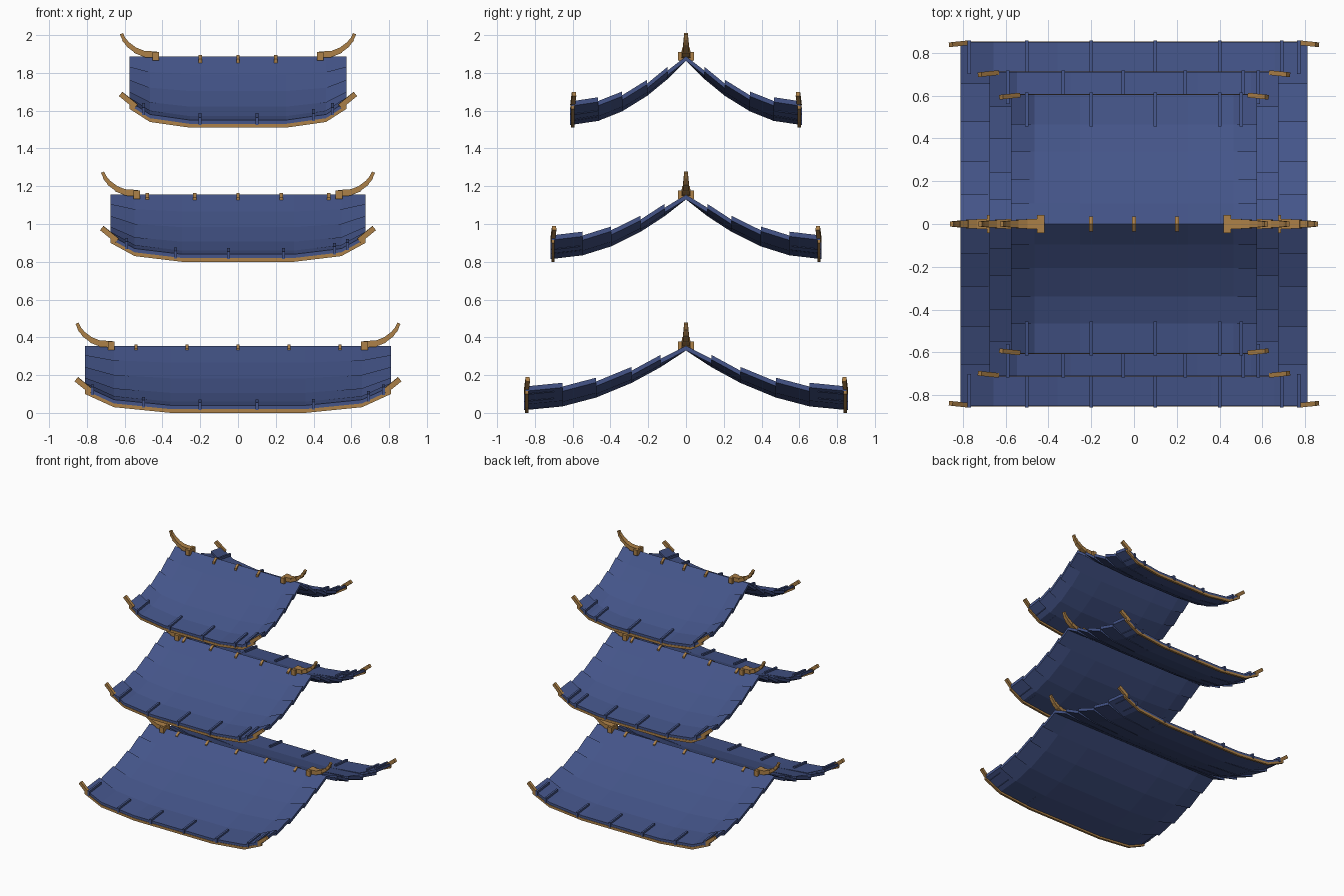
import bpy, bmesh, math
from mathutils import Vector, Matrix

cube = bpy.data.objects.get("Cube")
if cube:
    bpy.data.objects.remove(cube, do_unlink=True)


def material(name, color):
    m = bpy.data.materials.new(name)
    m.use_nodes = True
    m.diffuse_color = color
    m.node_tree.nodes["Principled BSDF"].inputs["Base Color"].default_value = color
    return m


BLUE = material("blue_tile", (0.058, 0.09, 0.25, 1))
GOLD = material("aged_gold", (0.42, 0.22, 0.065, 1))


def finish(name, bm, mat, mirror=""):
    bmesh.ops.recalc_face_normals(bm, faces=bm.faces)
    me = bpy.data.meshes.new(name)
    bm.to_mesh(me)
    bm.free()
    me.materials.append(mat)
    ob = bpy.data.objects.new(name, me)
    bpy.context.collection.objects.link(ob)
    if mirror:
        mod = ob.modifiers.new("mirror", "MIRROR")
        mod.use_axis = [axis in mirror for axis in "xyz"]
        mod.use_mirror_merge = False
    return ob


def loft(bm, rings):
    """Skin a row of matching closed cross-sections and cap both ends."""
    rows = [[bm.verts.new(p) for p in ring] for ring in rings]
    n = len(rows[0])
    for a, b in zip(rows, rows[1:]):
        for i in range(n):
            j = (i + 1) % n
            bm.faces.new((a[i], a[j], b[j], b[i]))
    bm.faces.new(rows[0])
    bm.faces.new(rows[-1])


def box(bm, center, size, rot=None):
    m = Matrix.Translation(center) @ (rot or Matrix()).to_4x4() @ Matrix.Diagonal((*size, 1))
    bmesh.ops.create_cube(bm, size=1, matrix=m)


COURSES = [0, 0.16, 0.34, 0.56, 0.77, 1]      # depth fractions from ridge to eave
BENDS = [(-1, 1), (-0.81, 0.3), (-0.44, 0), (0.44, 0), (0.81, 0.3), (1, 1)]
LIFT = 0.10                                   # upturn at the eave corners
THICK = 0.025


def upturn(t):
    for (a, la), (b, lb) in zip(BENDS, BENDS[1:]):
        if t <= b:
            return la + (lb - la) * (t - a) / (b - a)
    return 1


def build_roof(tier, hx, hy, base, ridge, ribs, tags):
    under = base + 0.015
    drop = ridge - THICK - under

    def sag(f):
        return under + drop * (1 - f) ** 1.9

    # Sagging tile courses, each lifted more at its ends than the one above
    bm = bmesh.new()
    for i, (f0, f1) in enumerate(zip(COURSES, COURSES[1:])):
        lift = LIFT * (i + 1) / 5
        rings = []
        for t, k in BENDS:
            z0, z1 = sag(f0) + lift * k, sag(f1) + lift * k
            if i == 0:
                z0 = sag(0)
            rings.append([(t * hx, f0 * hy, z0), (t * hx, f1 * hy, z1),
                          (t * hx, f1 * hy, z1 + THICK), (t * hx, f0 * hy, z0 + THICK)])
        loft(bm, rings)
    finish(tier + "_roof_courses", bm, BLUE, "y")

    # Gold strip under the eave edge
    bm = bmesh.new()
    rings = []
    for t, k in BENDS:
        x, z = t * hx, base + LIFT * k
        rings.append([(x, hy - 0.015, z), (x, hy + 0.003, z),
                      (x, hy + 0.003, z + 0.02), (x, hy - 0.015, z + 0.02)])
    loft(bm, rings)
    finish(tier + "_eave_trim", bm, GOLD, "y")

    # Blue tile ribs lying on the last course
    bm = bmesh.new()
    slope = (sag(COURSES[-2]) - under) / (hy * (1 - COURSES[-2]))
    for x in ribs:
        z = under + LIFT * upturn(x / hx)
        rings = []
        for y in (hy - 0.15, hy + 0.008):
            zz = z + slope * (hy - y)
            rings.append([(x - 0.008, y, zz), (x + 0.008, y, zz),
                          (x + 0.008, y, zz + 0.04), (x - 0.008, y, zz + 0.04)])
        loft(bm, rings)
    finish(tier + "_eave_ribs", bm, BLUE, "y")

    # Gold tabs turned up at the four corners
    bm = bmesh.new()
    rot = Matrix.Rotation(math.radians(-6), 3, "Z") @ Matrix.Rotation(math.radians(-39), 3, "Y")
    box(bm, (hx + 0.005, hy - 0.008, base + 0.145), (0.105, 0.022, 0.028), rot)
    finish(tier + "_corner_tabs", bm, GOLD, "xy")

    # Gold saddle clips along the ridge
    bm = bmesh.new()
    for x in tags:
        rings = []
        for dx in (-0.009, 0.009):
            rings.append([(x + dx, -0.035, ridge - 0.04), (x + dx, -0.035, ridge - 0.015),
                          (x + dx, 0, ridge + 0.008), (x + dx, 0.035, ridge - 0.015),
                          (x + dx, 0.035, ridge - 0.04), (x + dx, 0, ridge - 0.017)])
        loft(bm, rings)
    finish(tier + "_ridge_clips", bm, GOLD)

    # Curved ridge horns: a saddle block and stepped, narrowing segments
    bm = bmesh.new()
    box(bm, (hx - 0.14, 0, ridge), (0.035, 0.085, 0.045))
    path = [(-0.14, 0.008), (-0.08, 0.012), (-0.035, 0.03), (0.005, 0.06), (0.028, 0.088), (0.04, 0.115)]
    pts = [Vector((hx + x, 0, ridge + z)) for x, z in path]
    for i, (a, b) in enumerate(zip(pts, pts[1:])):
        d = b - a
        rot = Matrix.Rotation(-math.atan2(d.z, d.x), 3, "Y")
        box(bm, (a + b) / 2, (d.length + 0.01, 0.046 - 0.006 * i, 0.034 - 0.004 * i), rot)
    finish(tier + "_ridge_horns", bm, GOLD, "x")


build_roof("lower", 0.81, 0.85, 0.0, 0.355,
           [-0.77, -0.5, -0.2, 0.1, 0.4, 0.69, 0.77], [-0.54, -0.27, 0, 0.27, 0.54])
build_roof("middle", 0.675, 0.71, 0.80, 1.155,
           [-0.59, -0.33, -0.05, 0.24, 0.51, 0.58], [-0.48, -0.23, 0, 0.23, 0.48])
build_roof("upper", 0.575, 0.605, 1.51, 1.888,
           [-0.5, -0.2, 0.1, 0.4, 0.5], [-0.2, 0, 0.2])
